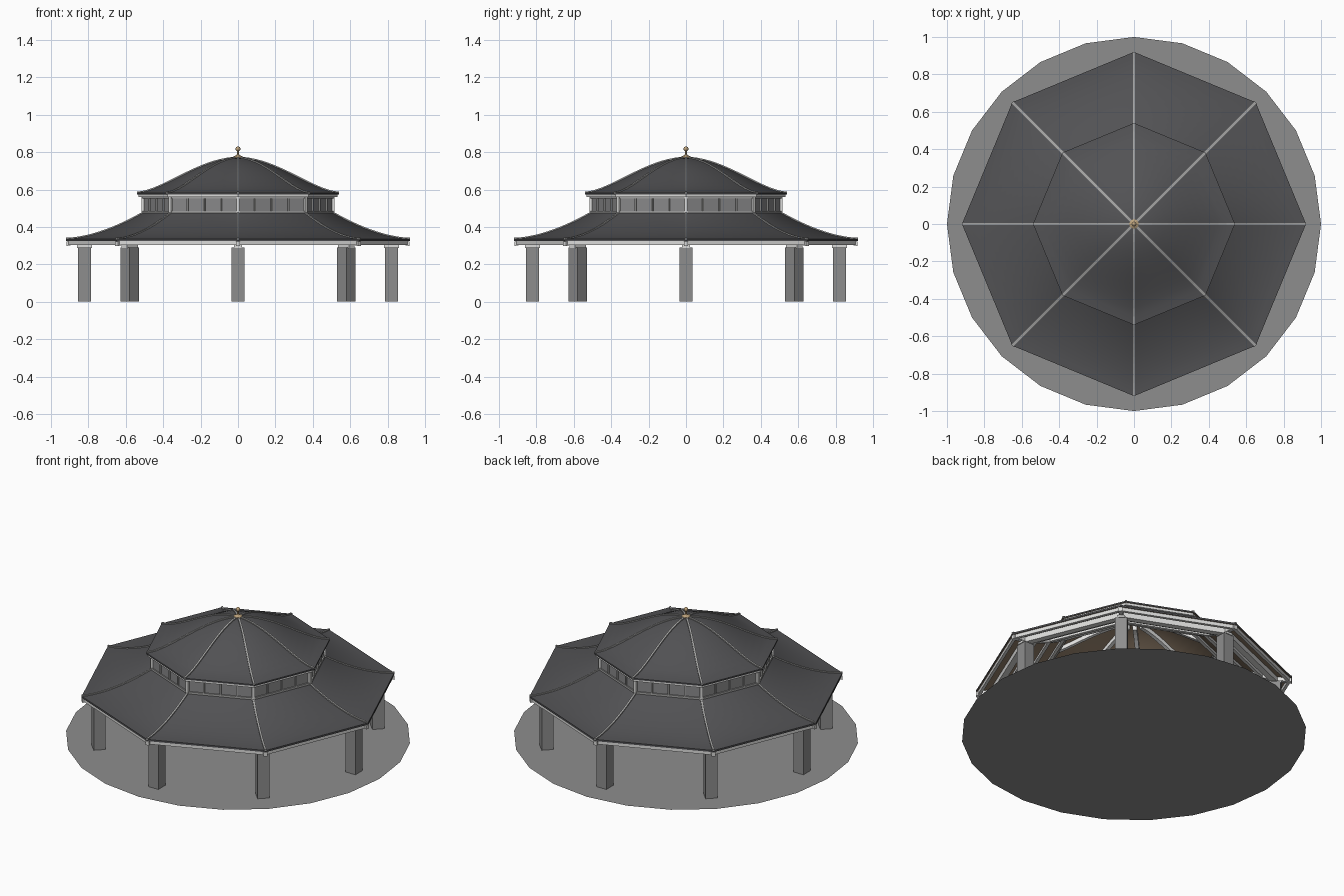
import bpy, bmesh, math
from mathutils import Matrix, Vector

if "Cube" in bpy.data.objects:
    bpy.data.objects.remove(bpy.data.objects["Cube"])


def mat(name, r, g, b):
    m = bpy.data.materials.new(name)
    m.diffuse_color = (r, g, b, 1)
    m.use_nodes = True
    m.node_tree.nodes["Principled BSDF"].inputs["Base Color"].default_value = m.diffuse_color
    return m


ROOF = mat("dark slate", 0.085, 0.085, 0.09)
STONE = mat("grey stone", 0.27, 0.27, 0.27)
TRIM = mat("white trim", 0.72, 0.72, 0.71)
RIDGE = mat("ridge grey", 0.36, 0.36, 0.355)
GLASS = mat("window grey", 0.25, 0.25, 0.255)
WOOD = mat("ceiling wood", 0.30, 0.22, 0.15)
BRASS = mat("brass", 0.50, 0.36, 0.20)


def finish(bm, name, material, smooth=False):
    bmesh.ops.recalc_face_normals(bm, faces=bm.faces)
    me = bpy.data.meshes.new(name)
    bm.to_mesh(me)
    bm.free()
    ob = bpy.data.objects.new(name, me)
    bpy.context.collection.objects.link(ob)
    me.materials.append(material)
    if smooth:
        bpy.context.view_layer.objects.active = ob
        ob.select_set(True)
        bpy.ops.object.shade_smooth_by_angle(angle=math.radians(35))
        ob.select_set(False)
    return ob


def turned(name, profile, material, sides=8, closed=False, smooth=False):
    """Sweep an (r, z) profile around the z axis."""
    bm = bmesh.new()
    rings = [[bm.verts.new((r * math.cos(2 * math.pi * i / sides),
                            r * math.sin(2 * math.pi * i / sides), z))
              for i in range(sides)] for r, z in profile]
    pairs = list(zip(rings, rings[1:]))
    if closed:
        pairs.append((rings[-1], rings[0]))
    for a, b in pairs:
        for i in range(sides):
            j = (i + 1) % sides
            bm.faces.new((a[i], a[j], b[j], b[i]))
    return finish(bm, name, material, smooth)


def ring(name, r0, r1, z0, z1, material):
    return turned(name, [(r1, z0), (r1, z1), (r0, z1), (r0, z0)], material, closed=True)


def ribs(name, path, width, low, high, material):
    """Eight bars following an (r, z) path along the octagon corners."""
    bm = bmesh.new()
    for k in range(8):
        rot = Matrix.Rotation(k * math.pi / 4, 3, 'Z')
        secs = [[bm.verts.new(rot @ Vector((r, y, z + h))) for y, h in
                 ((-width / 2, low), (width / 2, low), (width / 2, high), (-width / 2, high))]
                for r, z in path]
        for a, b in zip(secs, secs[1:]):
            for i in range(4):
                j = (i + 1) % 4
                bm.faces.new((a[i], a[j], b[j], b[i]))
        bm.faces.new(secs[0])
        bm.faces.new(secs[-1])
    return finish(bm, name, material)


def boxes(name, items, material):
    """Boxes given as (centre, size, turn about z)."""
    bm = bmesh.new()
    for c, s, a in items:
        bmesh.ops.create_cube(bm, size=1, matrix=Matrix.Translation(c)
                              @ Matrix.Rotation(a, 4, 'Z') @ Matrix.Diagonal((*s, 1)))
    return finish(bm, name, material)


def polar(r, a, z):
    return Vector((r * math.cos(a), r * math.sin(a), z))


# Roof curves: flared skirt and bell-shaped dome
N = 12
lower = [(0.92 - 0.42 * i / N, 0.337 + 0.145 * (i / N) ** 1.7) for i in range(N + 1)]
upper = []
for i in range(N + 1):
    t = 0.985 * i / N
    u = t ** 0.85
    upper.append((0.54 * (1 - t), 0.583 + 0.187 * u * u * (3 - 2 * u)))


def drop(path, d):
    return [(r, z - d) for r, z in path]


# Paved floor disc
bm = bmesh.new()
bmesh.ops.create_circle(bm, cap_ends=True, segments=24, radius=1,
                        matrix=Matrix.Rotation(math.pi / 2, 4, 'Z'))
finish(bm, "floor", STONE)

# Columns and their narrow capitals
angles = [k * math.pi / 4 for k in range(8)]
boxes("columns", [(polar(0.82, a, 0.146), (0.07, 0.07, 0.29), a) for a in angles], STONE)
boxes("capitals", [(polar(0.82, a, 0.296), (0.08, 0.045, 0.014), a) for a in angles], TRIM)

# Roof skins, with a dark rim at the eaves, and wood linings
turned("lower_roof", [(0.92, 0.326)] + lower, ROOF, smooth=True)
turned("upper_roof", [(0.54, 0.574)] + upper + [(0.001, 0.77)], ROOF, smooth=True)
turned("lower_ceiling", [(0.92, 0.326)] + drop(lower, 0.011)[1:], WOOD, smooth=True)
turned("upper_ceiling", [(0.54, 0.574)] + drop(upper, 0.011)[1:], WOOD, smooth=True)

# Ridge caps on the hips
ribs("lower_ridges", lower, 0.012, -0.003, 0.006, RIDGE)
ribs("upper_ridges", upper, 0.012, -0.003, 0.006, RIDGE)

# Eave boards and ring beams
ring("lower_fascia", 0.893, 0.912, 0.304, 0.327, TRIM)
ring("column_beam", 0.80, 0.84, 0.303, 0.335, TRIM)
ring("upper_fascia", 0.51, 0.532, 0.56, 0.575, TRIM)
for i in (5, 8, 11):
    r, z = lower[i]
    ring("purlin_%d" % i, r - 0.01, r + 0.01, z - 0.032, z - 0.01, TRIM)

# Exposed hip rafters under both roofs
ribs("hip_rafters", [(0.918, 0.332)] + lower[1:], 0.024, -0.034, -0.009, TRIM)
ribs("dome_ribs", upper[1:-1], 0.024, -0.038, -0.010, TRIM)

# Clerestory: glazing, rails, mullions and corner posts
R = 0.507
ring("clerestory_windows", R - 0.010, R, 0.475, 0.565, GLASS)
ring("clerestory_sill", R - 0.018, R + 0.008, 0.474, 0.487, RIDGE)
ring("clerestory_head", R - 0.018, R + 0.008, 0.553, 0.565, RIDGE)
bars = []
for a in angles:
    p, q = polar(R, a, 0.52), polar(R, a + math.pi / 4, 0.52)
    bars += [(p.lerp(q, f / 4), (0.016, 0.009, 0.085), a + math.pi / 8) for f in (1, 2, 3)]
boxes("mullions", bars, RIDGE)
boxes("corner_posts", [(polar(R, a, 0.52), (0.018, 0.018, 0.088), a) for a in angles], TRIM)

# Finial: base, stem and ball
turned("finial_base", [(0.001, 0.768), (0.026, 0.768), (0.026, 0.776), (0.010, 0.784),
                       (0.005, 0.79), (0.005, 0.815), (0.001, 0.815)], BRASS)
bm = bmesh.new()
bmesh.ops.create_uvsphere(bm, u_segments=12, v_segments=8, radius=0.013,
                          matrix=Matrix.Translation((0, 0, 0.818)))
finish(bm, "finial_ball", BRASS, smooth=True)
